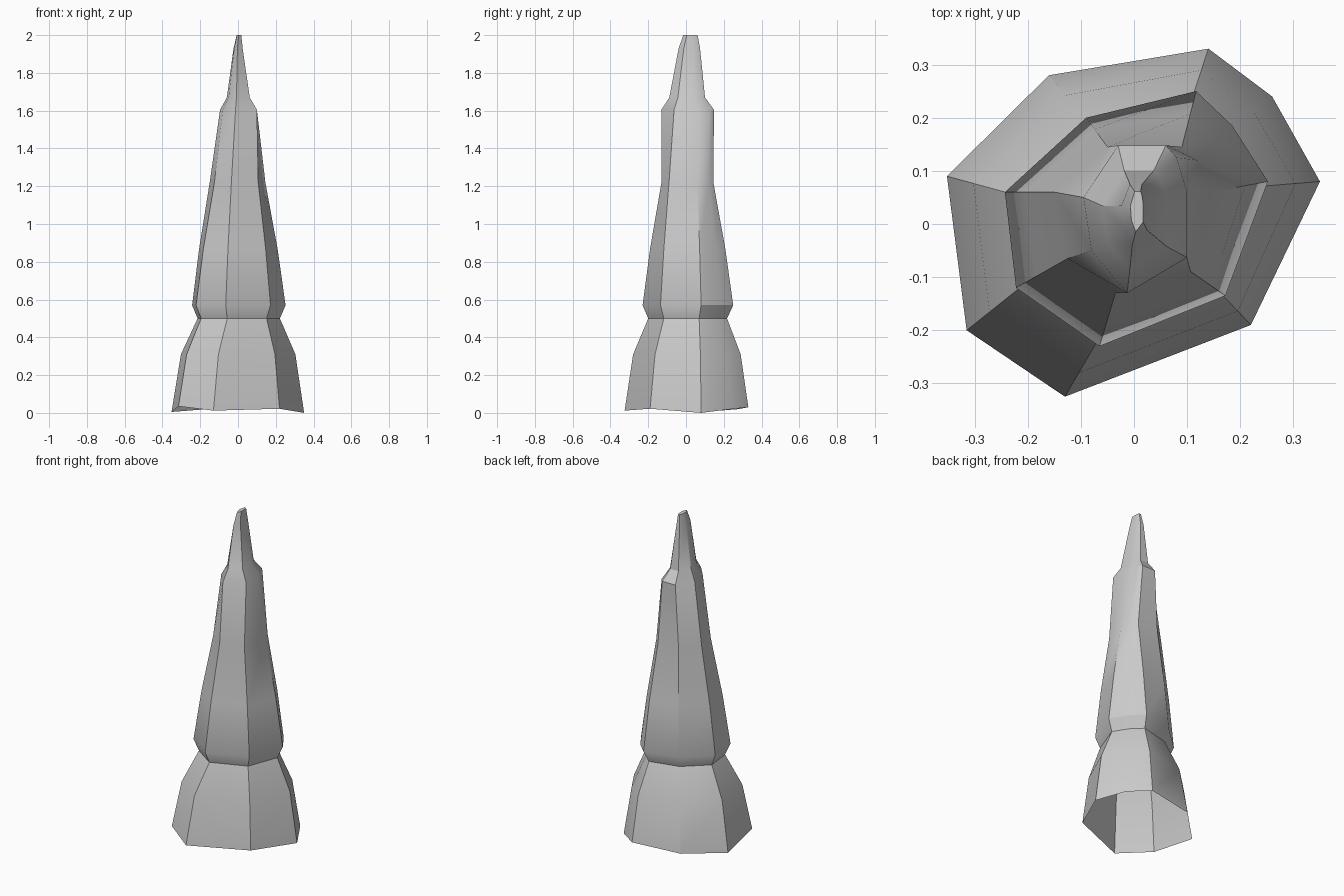
import bpy, bmesh
from mathutils import Vector

if "Cube" in bpy.data.objects:
    bpy.data.objects.remove(bpy.data.objects["Cube"])

# Key cross-sections (x, y), all eight-sided, clockwise from back left
base = [(-.16, .28), (.14, .33), (.26, .24), (.35, .08),
        (.22, -.19), (-.13, -.325), (-.315, -.2), (-.352, .09)]
base_z = [.02, .03, .02, 0, .022, .012, .035, .005]
ledge = [(-.09, .2), (.117, .25), (.185, .185), (.252, .08),
         (.172, -.135), (-.065, -.23), (-.222, -.12), (-.243, .06)]
middle = [(-.05, .145), (.09, .145), (.12, .12), (.145, .06),
          (.107, -.09), (-.035, -.13), (-.125, -.065), (-.15, .06)]
shoulder = [(-.03, .148), (.06, .148), (.08, .125), (.1, .06),
            (.1, -.063), (-.013, -.13), (-.08, -.05), (-.095, .05)]


def blend(a, b, t):
    return [Vector(p).lerp(Vector(q), t) for p, q in zip(a, b)]


def scaled(ring, sx, sy, ox=0, oy=0):
    return [(x * sx + ox, y * sy + oy) for x, y in ring]


# In-between sections derived from the key ones
neck = scaled(ledge, .88, .87)
collar = scaled(shoulder, .62, .68)
sections = [
    (base, base_z),
    (blend(base, neck, .36), .31),
    (neck, .5),
    (ledge, .57),
    (blend(ledge, middle, .4), .87),
    (middle, 1.22),
    (shoulder, 1.605),
    (collar, 1.67),
    (scaled(collar, .4, .6, 0, .014), 1.93),
    (scaled(collar, .2, .4, .005, .021), 2.0),
]

# Rock spire: skin the sections, open underneath
bm = bmesh.new()
rings = []
for ring, z in sections:
    zs = z if isinstance(z, list) else [z] * 8
    rings.append([bm.verts.new((p[0], p[1], h)) for p, h in zip(ring, zs)])
for low, high in zip(rings, rings[1:]):
    for i in range(8):
        j = (i + 1) % 8
        bm.faces.new((low[j], low[i], high[i], high[j]))
bm.faces.new(reversed(rings[-1]))
bm.normal_update()

mesh = bpy.data.meshes.new("rock_spire")
bm.to_mesh(mesh)
bm.free()
spire = bpy.data.objects.new("rock_spire", mesh)
bpy.context.collection.objects.link(spire)
bpy.context.view_layer.objects.active = spire
spire.select_set(True)
bpy.ops.object.shade_smooth_by_angle(angle=.52)
